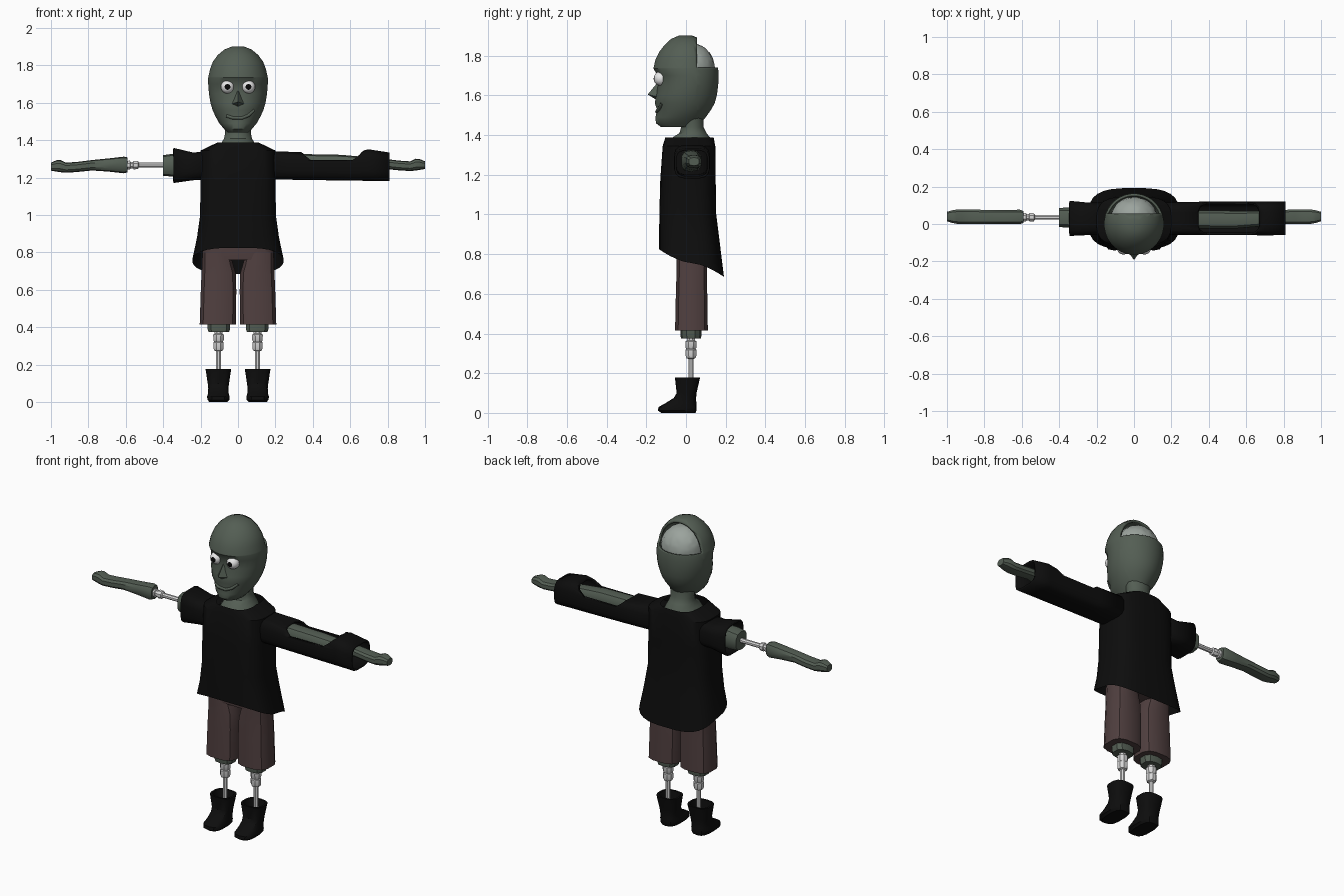
import bpy, bmesh, math, random
from mathutils import Vector

if "Cube" in bpy.data.objects:
    bpy.data.objects.remove(bpy.data.objects["Cube"])

random.seed(4)


def material(name, rgb):
    m = bpy.data.materials.new(name)
    m.diffuse_color = (*rgb, 1)
    m.use_nodes = True
    m.node_tree.nodes["Principled BSDF"].inputs["Base Color"].default_value = m.diffuse_color
    return m


SKIN = material("green grey skin", (0.088, 0.112, 0.088))
SHIRT = material("black cloth", (0.004, 0.004, 0.004))
PANTS = material("brown cloth", (0.08, 0.05, 0.05))
BONE = material("bone", (0.68, 0.68, 0.68))
BRAIN = material("brain grey", (0.33, 0.37, 0.34))
WHITE = material("eye white", (0.85, 0.85, 0.85))
PUPIL = material("pupil black", (0.002, 0.002, 0.002))


def finish(bm, name, mats, angle=35):
    bmesh.ops.recalc_face_normals(bm, faces=bm.faces)
    me = bpy.data.meshes.new(name)
    bm.to_mesh(me)
    bm.free()
    ob = bpy.data.objects.new(name, me)
    bpy.context.collection.objects.link(ob)
    for m in mats:
        me.materials.append(m)
    bpy.ops.object.select_all(action='DESELECT')
    ob.select_set(True)
    bpy.context.view_layer.objects.active = ob
    bpy.ops.object.shade_smooth_by_angle(angle=math.radians(angle))
    return ob


def loft(rings, n=12, power=2.0, axis='z', caps=(True, True), shift=None):
    """Skin superellipse rings (pos, a0, a1, b0, b1) along an axis."""
    bm = bmesh.new()
    loops = []
    for p, a0, a1, b0, b1 in rings:
        loop = []
        for i in range(n):
            t = 2 * math.pi * (i + 0.5) / n
            c, s = math.cos(t), math.sin(t)
            a = (a0 + a1) / 2 + (a1 - a0) / 2 * math.copysign(abs(c) ** (2 / power), c)
            b = (b0 + b1) / 2 + (b1 - b0) / 2 * math.copysign(abs(s) ** (2 / power), s)
            q = p + (shift(t) if shift and p == rings[-1][0] else 0)
            loop.append(bm.verts.new((a, b, q) if axis == 'z' else (q, a, b)))
        loops.append(loop)
    for u, v in zip(loops, loops[1:]):
        for i in range(n):
            j = (i + 1) % n
            bm.faces.new((u[i], u[j], v[j], v[i]))
    for use, loop in zip(caps, (loops[0], loops[-1])):
        if use:
            bm.faces.new(loop)
    return bm


def sym(rows):
    """Rings symmetric in x: (z, half width, front, back)."""
    return [(z, -w, w, f, b) for z, w, f, b in rows]


def apply(ob, kind, **settings):
    m = ob.modifiers.new(kind.lower(), kind)
    for k, v in settings.items():
        setattr(m, k, v)
    bpy.context.view_layer.objects.active = ob
    bpy.ops.object.modifier_apply(modifier=m.name)


# Head shell with the back of the skull cut open
bm = loft(sym([
    (1.44, .055, -.125, .06), (1.46, .075, -.152, .075), (1.49, .10, -.155, .10),
    (1.525, .12, -.145, .125), (1.56, .136, -.158, .145), (1.60, .148, -.152, .156),
    (1.65, .156, -.142, .163), (1.70, .16, -.143, .165), (1.735, .16, -.165, .163),
    (1.78, .15, -.155, .155), (1.82, .135, -.135, .138), (1.855, .109, -.108, .112),
    (1.885, .073, -.075, .075), (1.902, .03, -.035, .03)]), n=32)
for co, no in (((0, .055, 0), (0, 1, 0)), ((0, 0, 1.74), (0, 0, 1))):
    bmesh.ops.bisect_plane(bm, geom=bm.verts[:] + bm.edges[:] + bm.faces[:],
                           plane_co=co, plane_no=no)
hole = [f for f in bm.faces
        if f.calc_center_median().y > .055 and f.calc_center_median().z > 1.74]
bmesh.ops.delete(bm, geom=hole, context='FACES')
head = finish(bm, "head", [SKIN])
apply(head, 'SOLIDIFY', thickness=.014, offset=-1)

# Brain with a bumpy surface
bm = bmesh.new()
bmesh.ops.create_icosphere(bm, subdivisions=4, radius=1)
for v in bm.verts:
    v.co *= random.uniform(.975, 1.01)
    v.co = Vector((v.co.x * .127, v.co.y * .117 + .028, v.co.z * .128 + 1.735))
finish(bm, "brain", [BRAIN])

# Eyes: pole faces -y, pupil is the cap around the pole
for side, name in ((-1, "right_eye"), (1, "left_eye")):
    bm = bmesh.new()
    bmesh.ops.create_uvsphere(bm, u_segments=16, v_segments=14, radius=.036)
    for v in bm.verts:
        x, y, z = v.co
        v.co = (x, -z, y)
    bm.normal_update()
    for f in bm.faces:
        f.material_index = 1 if f.calc_center_median().y < -.0315 else 0
    for v in bm.verts:
        v.co += Vector((side * .056, -.127, 1.685))
    finish(bm, name, [WHITE, PUPIL])

# Nose wedge
bm = bmesh.new()
pts = [(0, -.135, 1.675), (-.045, -.13, 1.59), (.045, -.13, 1.59), (0, -.193, 1.605),
       (0, -.145, 1.575)]
a, l, r, tip, u = [bm.verts.new(p) for p in pts]
for f in ((a, l, tip), (a, tip, r), (l, u, tip), (u, r, tip), (a, r, u, l)):
    bm.faces.new(f)
finish(bm, "nose", [SKIN])

# Crooked lower lip
cu = bpy.data.curves.new("lip", 'CURVE')
cu.dimensions = '3D'
cu.bevel_depth, cu.bevel_resolution = .009, 1
cu.use_fill_caps = True
sp = cu.splines.new('POLY')
lip = [(-.06, -.13, 1.53), (-.03, -.145, 1.52), (.02, -.147, 1.518),
       (.055, -.137, 1.532), (.085, -.121, 1.56)]
sp.points.add(len(lip) - 1)
for p, co in zip(sp.points, lip):
    p.co = (*co, 1)
cu.materials.append(SKIN)
bpy.context.collection.objects.link(bpy.data.objects.new("lip", cu))

# Neck flaring to the shoulders
finish(loft(sym([(1.35, .11, -.095, .135), (1.385, .09, -.075, .125), (1.41, .076, -.035, .105),
                 (1.44, .07, -.025, .09), (1.50, .08, -.03, .09)]), n=16), "neck", [SKIN])

# Shirt body, the hem falls from front to back
finish(loft(sym([(1.387, .112, -.105, .14), (1.345, .2, -.118, .148), (1.18, .202, -.13, .15),
                 (1.0, .203, -.135, .153), (.88, .22, -.136, .168), (.755, .245, -.136, .192)]),
            n=28, power=3.2, caps=(False, False),
            shift=lambda t: -.07 * math.sin(t)), "shirt", [SHIRT])

# Sleeves: short torn one and long one with a hole on top
right = finish(loft([(-.12, -.06, .115, 1.19, 1.345), (-.24, -.06, .115, 1.185, 1.335),
                     (-.345, -.065, .125, 1.17, 1.36)],
                    n=16, power=3.5, axis='x', caps=(False, False)), "right_sleeve", [SHIRT])
left = finish(loft([(.12, -.06, .115, 1.19, 1.345), (.35, -.06, .12, 1.187, 1.336),
                    (.60, -.06, .12, 1.183, 1.336), (.70, -.062, .122, 1.182, 1.352),
                    (.81, -.06, .12, 1.18, 1.335)],
                   n=16, power=3.5, axis='x', caps=(False, False)), "left_sleeve", [SHIRT])
for ob in (right, left):
    apply(ob, 'SOLIDIFY', thickness=.012, offset=-1)
cutter = finish(loft([(1.293, .38, .62, -.2, .12), (1.32, .345, .66, -.2, .12),
                      (1.45, .28, .76, -.2, .12)], n=20, power=2.6), "cutter", [SHIRT])
cutter.hide_render = True
for v in cutter.data.vertices:
    v.co.y += .065
apply(left, 'BOOLEAN', operation='DIFFERENCE', object=cutter, solver='EXACT')
bpy.data.objects.remove(cutter)


# Arms: shared wrist and hand rings, mirrored by sign
def arm(rows, s, name):
    finish(loft([(s * x, *rest) for x, *rest in rows], n=10, power=2.8, axis='x'), name, [SKIN])


hand = [(.78, .0, .075, 1.238, 1.294), (.86, -.002, .08, 1.23, 1.284),
        (.92, -.002, .08, 1.226, 1.28), (.95, .0, .078, 1.229, 1.294),
        (.97, .004, .075, 1.232, 1.293), (1.0, .014, .066, 1.237, 1.28)]
arm([(.15, -.02, .08, 1.22, 1.32), (.34, -.025, .075, 1.215, 1.326),
     (.55, -.025, .072, 1.215, 1.322), (.66, -.015, .072, 1.225, 1.312)]
    + [(x, a, b, c + .009, d + .007) for x, a, b, c, d in hand], 1, "left_arm")
arm([(.59, .005, .07, 1.228, 1.308), (.61, -.002, .078, 1.223, 1.312),
     (.69, -.002, .076, 1.232, 1.303)] + hand, -1, "right_forearm")
arm([(.2, -.02, .085, 1.215, 1.325), (.345, -.022, .09, 1.205, 1.328),
     (.40, -.018, .088, 1.21, 1.32)], -1, "right_arm_stump")


# Exposed bones: (position, radius) rows along an axis
def bone(rows, axis, c1, c2, name):
    finish(loft([(p, c1 - r, c1 + r, c2 - r, c2 + r) for p, r in rows], n=8, axis=axis),
           name, [BONE])


bone([(-.38, .014), (-.53, .014), (-.535, .023), (-.558, .025), (-.561, .019),
      (-.575, .019), (-.578, .026), (-.61, .022)], 'x', .036, 1.267, "arm_bone")

# Hips
finish(loft(sym([(.76, .185, -.045, .103), (.80, .193, -.05, .107), (.95, .18, -.05, .107)]),
            n=16, power=4), "hips", [PANTS])

# Legs, bones and boots
for s, side in ((-1, "right"), (1, "left")):
    def limb(rows, name, mat, n=12, power=2.6, caps=(True, True)):
        finish(loft([(z, *sorted((s * x0, s * x1)), f, b) for z, x0, x1, f, b in rows],
                    n=n, power=power, caps=caps), side + name, [mat])

    limb([(.415, .008, .207, -.057, .112), (.60, .007, .201, -.053, .109),
          (.69, .01, .197, -.05, .107), (.74, .025, .194, -.05, .107),
          (.80, .04, .192, -.05, .107)], "_trouser_leg", PANTS, power=3)
    limb([(.375, .045, .16, -.025, .075), (.39, .04, .165, -.028, .078),
          (.45, .04, .165, -.028, .078)], "_leg_stump", SKIN, n=10)
    bone([(.12, .014), (.272, .014), (.276, .025), (.29, .03), (.318, .03), (.322, .025),
          (.33, .03), (.36, .031), (.366, .022), (.385, .022)], 'z', s * .104, .025,
         side + "_leg_bone")
    c = .105
    boot = [(.0, .048, -.125, .048), (.012, .06, -.142, .053), (.03, .061, -.138, .054),
            (.048, .056, -.105, .052), (.075, .055, -.062, .051), (.10, .058, -.047, .053),
            (.178, .07, -.056, .071), (.178, .058, -.045, .06), (.12, .045, -.035, .045)]
    limb([(z, c - w, c + w, f, b) for z, w, f, b in boot], "_boot", SHIRT, n=14, power=2.8)
